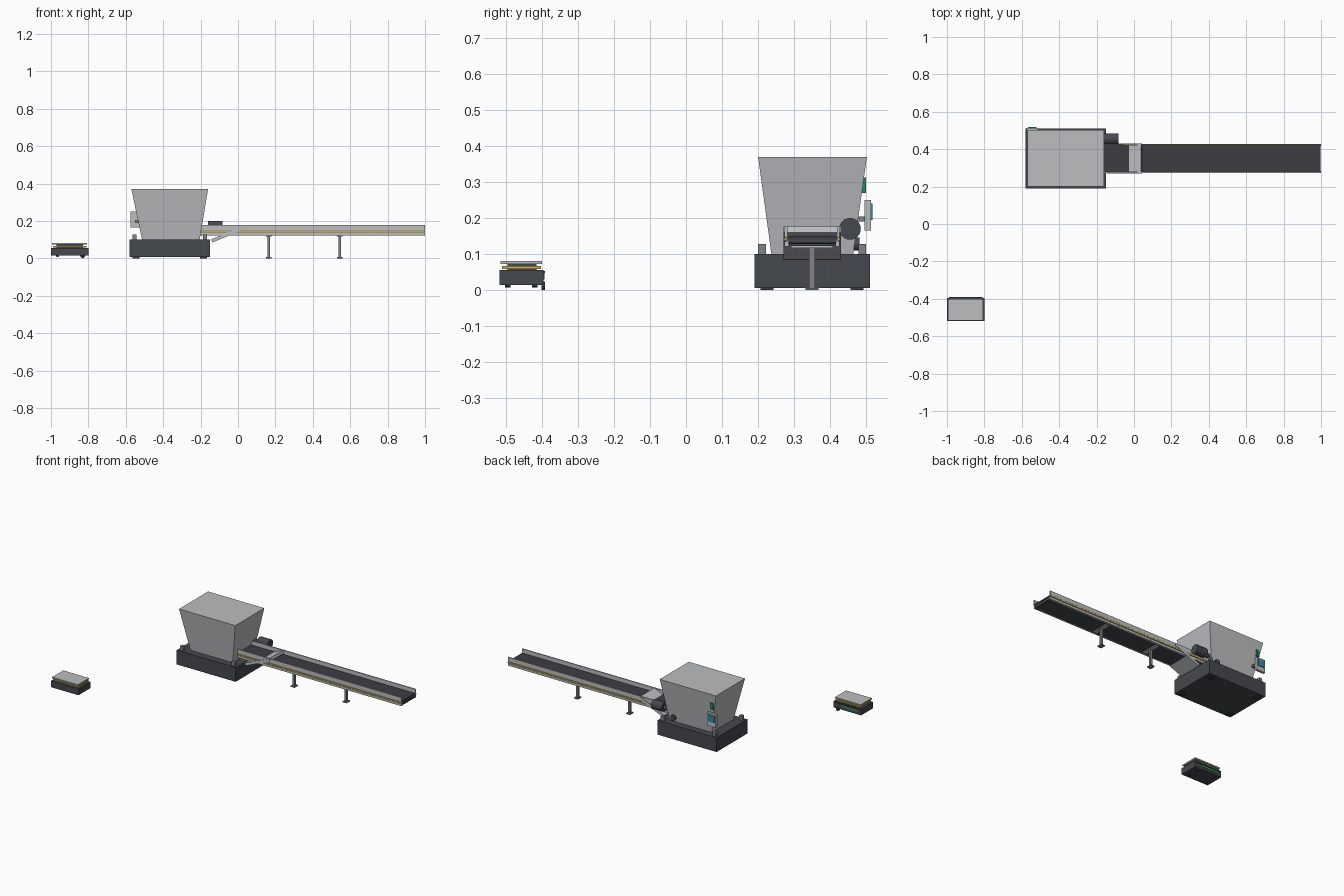
import bpy, bmesh
from math import radians, atan2, hypot
from mathutils import Matrix

if "Cube" in bpy.data.objects:
    bpy.data.objects.remove(bpy.data.objects["Cube"])


def material(name, r, g, b):
    m = bpy.data.materials.new(name)
    m.diffuse_color = (r, g, b, 1)
    m.use_nodes = True
    m.node_tree.nodes["Principled BSDF"].inputs["Base Color"].default_value = m.diffuse_color
    return m


DARK = material("dark_steel", .06, .065, .075)
BLACK = material("black_rubber", .045, .045, .055)
LIGHT = material("light_steel", .5, .51, .53)
MID = material("mid_steel", .22, .23, .25)
YELLOW = material("safety_yellow", .6, .42, .07)
GREEN = material("green_lamp", .02, .25, .1)
BLUE = material("blue_screen", .03, .25, .4)


def finish(bm, name, mat):
    me = bpy.data.meshes.new(name)
    bmesh.ops.recalc_face_normals(bm, faces=bm.faces)
    bm.to_mesh(me)
    bm.free()
    ob = bpy.data.objects.new(name, me)
    bpy.context.collection.objects.link(ob)
    me.materials.append(mat)
    return ob


def box(name, x, y, z, mat):
    bm = bmesh.new()
    size = [b - a for a, b in (x, y, z)]
    mid = [(a + b) / 2 for a, b in (x, y, z)]
    bmesh.ops.create_cube(bm, size=1, matrix=Matrix.Translation(mid) @ Matrix.Diagonal((*size, 1)))
    return finish(bm, name, mat)


def cylinder(name, center, r, length, axis, mat, sides=24):
    rot = {'x': Matrix.Rotation(radians(90), 4, 'Y'),
           'y': Matrix.Rotation(radians(90), 4, 'X'), 'z': Matrix()}[axis]
    bm = bmesh.new()
    bmesh.ops.create_cone(bm, cap_ends=True, segments=sides, radius1=r, radius2=r,
                          depth=length, matrix=Matrix.Translation(center) @ rot)
    for f in bm.faces:
        f.smooth = len(f.verts) == 4
    for e in bm.edges:
        e.smooth = all(f.smooth for f in e.link_faces)
    return finish(bm, name, mat)


# Machine base with feet and corner blocks
box("machine_base", (-.58, -.15), (.19, .51), (.006, .10), DARK)
for x in (-.545, -.185):
    for y in (.225, .475):
        box("base_foot", (x - .018, x + .018), (y - .018, y + .018), (0, .006), BLACK)
for x in (-.553, -.177):
    for y in (.211, .489):
        box("corner_block", (x - .011, x + .011), (y - .011, y + .011), (.10, .128), MID)

# Tapered hopper
bm = bmesh.new()
rings = []
for x0, x1, y0, y1, z in ((-.513, -.205, .237, .464, .10), (-.57, -.16, .20, .502, .37)):
    rings.append([bm.verts.new(p) for p in ((x0, y0, z), (x1, y0, z), (x1, y1, z), (x0, y1, z))])
for i in range(4):
    j = (i + 1) % 4
    bm.faces.new((rings[0][i], rings[0][j], rings[1][j], rings[1][i]))
bm.faces.new(rings[0])
bm.faces.new(rings[1])
finish(bm, "hopper", LIGHT)

# Control panel, screen and lamp on the back of the hopper
box("control_panel", (-.576, -.512), (.496, .513), (.165, .25), LIGHT)
box("panel_screen", (-.566, -.522), (.512, .518), (.195, .24), BLUE)
box("panel_bracket", (-.55, -.50), (.465, .497), (.19, .205), MID)
box("signal_lamp", (-.546, -.524), (.478, .499), (.27, .312), GREEN)

# Drive motors
cylinder("drive_motor", (-.122, .455, .17), .03, .076, 'x', DARK)
cylinder("motor_hub", (-.18, .45, .165), .014, .06, 'x', DARK)
cylinder("small_motor", (-.24, .466, .128), .018, .03, 'y', DARK)

# Conveyor: belt, return belt and side rails
CY = .35
box("belt", (-.2, .998), (CY - .07, CY + .07), (.141, .150), BLACK)
box("return_belt", (-.2, .998), (CY - .066, CY + .066), (.122, .129), DARK)
for x in (-.19, .988):
    cylinder("belt_roller", (x, CY, .137), .009, .136, 'y', DARK)
for s in (-1, 1):
    def strip(a, b):
        return tuple(sorted((CY + s * a, CY + s * b)))
    box("upper_rail", (-.2, 1), strip(.069, .076), (.148, .177), LIGHT)
    box("rail_web", (-.2, .998), strip(.068, .073), (.122, .15), MID)
    box("safety_strip", (-.2, 1), strip(.072, .078), (.138, .146), YELLOW)
    box("lower_rail", (-.2, .999), strip(.066, .076), (.121, .135), LIGHT)

# Conveyor legs and underside cross bars
for x in (.165, .545):
    box("leg_post", (x - .007, x + .007), (CY - .008, CY + .008), (.006, .122), MID)
    box("leg_foot", (x - .015, x + .015), (CY - .018, CY + .018), (0, .006), MID)
    box("leg_bracket", (x - .015, x + .015), (CY - .058, CY + .058), (.117, .125), LIGHT)
for x in (.23, .475, .72):
    cylinder("idler_roller", (x, CY, .131), .006, .155, 'y', LIGHT, 12)

# Sloping discharge chute rising through the belt
x0, z0, x1, z1 = -.14, .093, .04, .168
chute = box("discharge_chute", (-hypot(x1 - x0, z1 - z0) / 2, hypot(x1 - x0, z1 - z0) / 2),
            (-.08, .08), (-.009, .009), LIGHT)
chute.location = ((x0 + x1) / 2, CY, (z0 + z1) / 2)
chute.rotation_euler = (0, -atan2(z1 - z0, x1 - x0), 0)

# Small transfer cart
box("cart_body", (-1, -.80), (-.518, -.395), (.014, .056), DARK)
box("cart_lift_core", (-.97, -.83), (-.495, -.415), (.055, .075), DARK)
box("cart_yellow_frame", (-.99, -.81), (-.51, -.402), (.059, .067), YELLOW)
box("cart_top_plate", (-.994, -.806), (-.515, -.40), (.073, .081), LIGHT)
box("cart_green_strip", (-.97, -.86), (-.396, -.3925), (.03, .045), GREEN)
for x in (-.965, -.835):
    for y in (-.495, -.42):
        cylinder("cart_wheel", (x, y, .016), .009, .015, 'y', BLACK, 16)
cylinder("cart_guide_wheel", (-.83, -.396, .012), .012, .01, 'y', BLACK, 20)
box("cart_back_bumper", (-.99, -.81), (-.396, -.391), (.046, .053), BLACK)
